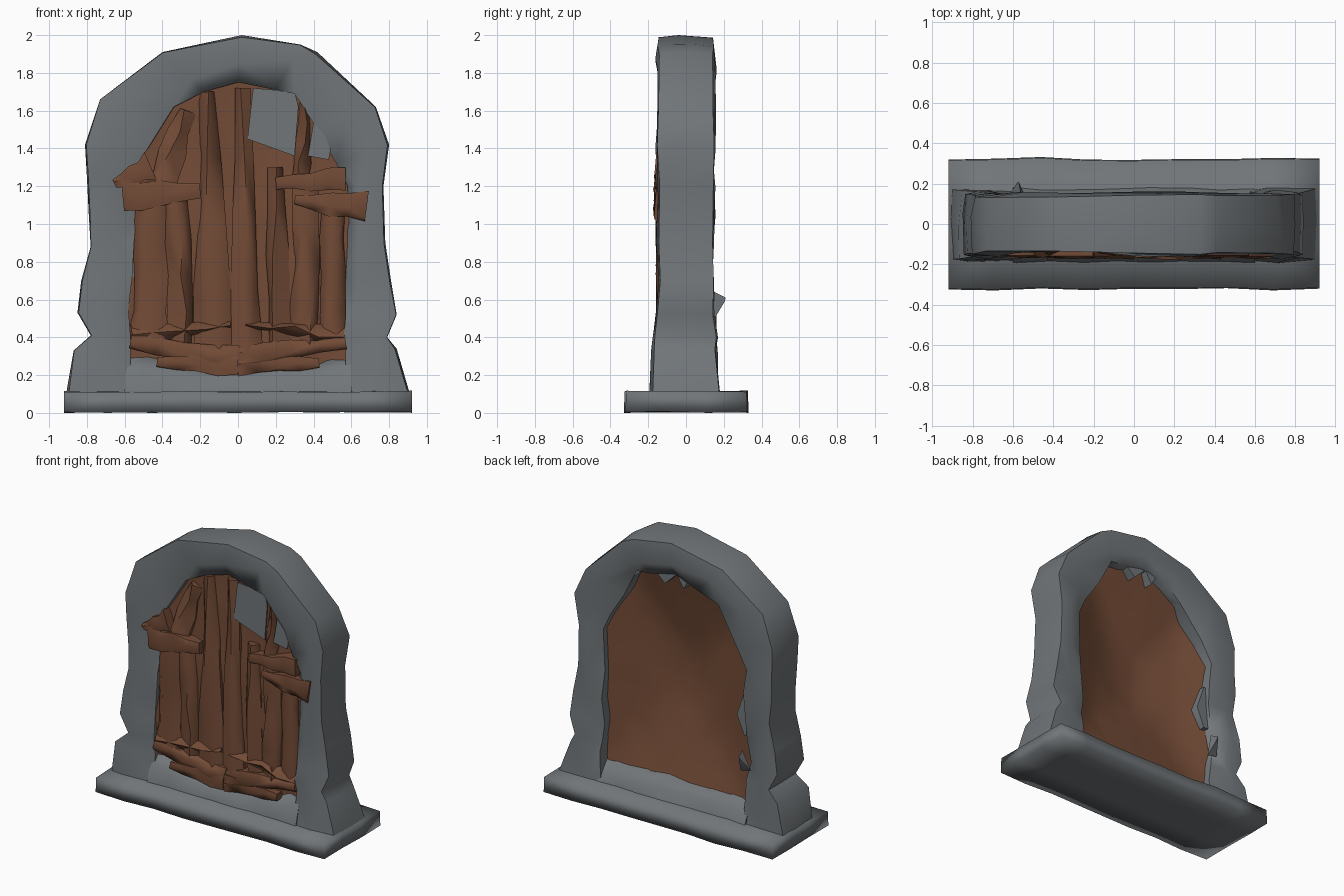
import bpy, bmesh, math, random

if "Cube" in bpy.data.objects:
    bpy.data.objects.remove(bpy.data.objects["Cube"])

random.seed(7)


def material(name, rgb):
    m = bpy.data.materials.new(name)
    m.diffuse_color = (*rgb, 1)
    m.use_nodes = True
    m.node_tree.nodes["Principled BSDF"].inputs["Base Color"].default_value = m.diffuse_color
    return m


STONE = material("grey stone", (0.165, 0.18, 0.19))
WOOD = material("brown wood", (0.17, 0.07, 0.037))


def rnd(a):
    return random.uniform(-a, a)


def clamp(t):
    return max(0.0, min(1.0, t))


def loft(name, sections, mat, angle=45):
    """Skin a row of closed point rings and cap both ends."""
    bm = bmesh.new()
    rings = [[bm.verts.new(p) for p in s] for s in sections]
    n = len(rings[0])
    for a, b in zip(rings, rings[1:]):
        for i in range(n):
            j = (i + 1) % n
            bm.faces.new((a[i], a[j], b[j], b[i]))
    bm.faces.new(rings[0])
    bm.faces.new(rings[-1])
    bmesh.ops.recalc_face_normals(bm, faces=bm.faces)
    bmesh.ops.triangulate(bm, faces=bm.faces)
    me = bpy.data.meshes.new(name)
    bm.to_mesh(me)
    bm.free()
    me.materials.append(mat)
    me.shade_smooth()
    me.set_sharp_from_angle(angle=math.radians(angle))
    ob = bpy.data.objects.new(name, me)
    bpy.context.collection.objects.link(ob)
    return ob


# Base slab: uneven edges, slightly lumpy top and underside
slab = []
for i in range(9):
    x = -0.92 + 0.23 * i
    f, b = -0.322 + rnd(0.008), 0.325 + rnd(0.008)
    slab.append([(x, f, 0.003 + rnd(0.003)), (x, f + 0.005, 0.112 + rnd(0.006)),
                 (x, -0.1, 0.115), (x, 0.1, 0.115), (x, b - 0.005, 0.112 + rnd(0.006)),
                 (x, b, 0.003 + rnd(0.003)), (x, 0.12, random.uniform(0, 0.01)),
                 (x, -0.12, random.uniform(0, 0.01))])
loft("base_slab", slab, STONE, 110)

# Stone arch: outer x, z and inner x, z at each station, left foot to right foot
ARCH = [(-.91, .10, -.56, .10), (-.87, .33, -.57, .30), (-.78, .41, -.57, .42),
        (-.85, .53, -.58, .55), (-.83, .70, -.56, .72), (-.78, .88, -.55, .90),
        (-.79, 1.05, -.54, 1.05), (-.80, 1.25, -.57, 1.22), (-.81, 1.42, -.49, 1.38),
        (-.73, 1.66, -.34, 1.62), (-.40, 1.91, -.18, 1.70), (.02, 2.0, 0, 1.75),
        (.33, 1.95, .20, 1.71), (.42, 1.91, .30, 1.69), (.73, 1.62, .42, 1.50),
        (.80, 1.42, .52, 1.32), (.77, 1.20, .58, 1.20), (.78, .90, .58, .90),
        (.81, .70, .57, .70), (.84, .52, .57, .52), (.79, .40, .56, .40),
        (.84, .34, .57, .32), (.91, .10, .57, .10)]
arch = []
for ox, oz, ix, iz in ARCH:
    flare = clamp((0.7 - oz) / 0.6)
    f, b = -0.153 - 0.04 * flare, 0.149 + 0.03 * flare
    if oz > 1.5 and ox < -0.1:
        f = -0.138  # the left shoulder leans back

    def at(t, y):
        return (ox + (ix - ox) * t, y, oz + (iz - oz) * t)

    arch.append([at(random.uniform(0, .06), f + random.uniform(0, .018)),
                 at(0, rnd(0.06)),
                 at(random.uniform(0, .07), b - random.uniform(0, .018)),
                 at(0.5 + rnd(0.25), b + rnd(0.012)),
                 at(0.97 + rnd(0.06), b - random.uniform(0.01, 0.05)),
                 at(1, f + random.uniform(0.01, 0.045)),
                 at(0.5 + rnd(0.25), f + rnd(0.01))])
loft("stone_arch", arch, STONE, 65)

# Stone sill between the feet
sill = []
for i in range(8):
    x = -0.6 + 1.2 * i / 7
    rise = 0.06 * abs(x) / 0.6
    sill.append([(x, -0.185 + rnd(0.012), 0.10), (x, -0.163 + rnd(0.012), 0.18 + rise + rnd(0.02)),
                 (x, -0.08, 0.25 + rise + rnd(0.02)), (x, 0.09, 0.25 + rnd(0.02)),
                 (x, 0.15 + rnd(0.01), 0.18 + rnd(0.02)), (x, 0.18 + rnd(0.012), 0.10)])
loft("stone_sill", sill, STONE, 65)

# Loose stone chips: back of one foot, inside the jamb, under the crown
loft("stone_chip_foot", [[(-.62, .14, .50), (-.54, .14, .48), (-.56, .15, .64)],
                         [(-.58, .205, .60), (-.57, .205, .59), (-.572, .21, .61)]], STONE)
loft("stone_chip_jamb", [[(-.60, y, .72), (-.54, y, .72), (-.48, y, .86), (-.54, y, 1.04),
                          (-.60, y, 1.02)] for y in (-.11, .10)], STONE)
for k, (x, w) in enumerate(((0.09, .09), (-0.06, .05))):
    loft(f"stone_chip_crown_{k + 1}", [[(x - w, y, 1.75), (x, y, 1.665), (x + w, y, 1.75)]
                                       for y in (0.03, 0.115)], STONE)


def opening_top(x):
    """Height of the arch opening at x."""
    pts = [(a[2], a[3]) for a in ARCH[7:17]]
    x = max(pts[0][0], min(pts[-1][0], x))
    for (x0, z0), (x1, z1) in zip(pts, pts[1:]):
        if x <= x1:
            return z0 + (z1 - z0) * (x - x0) / (x1 - x0)


# Door panel: crumpled front, hollowed back
ROWS = 10
panel = []
for i in range(13):
    x = -0.6 + 0.1 * i
    groove = rnd(0.012)
    low, high = 0.20, opening_top(x) + 0.03
    heights = [low + (high - low) * r / ROWS for r in range(ROWS + 1)]
    front = [(x + rnd(0.02), -0.108 + 0.02 * clamp((z - 1.1) / 0.2) + groove + rnd(0.01), z)
             for z in heights]
    back = []
    for z in reversed(heights):
        rim = clamp(max(abs(x) / 0.6, abs(z - 1.0) / 0.8))
        back.append((x, -0.07 + 0.15 * rim ** 1.5 + rnd(0.015) * (1 - rim), z))
    panel.append(front + back)
loft("door_panel", panel, WOOD, 50)


def plank(name, start, end, w0, w1, base, ridge):
    """Split timber: a tapering ridged bar lying on the door front."""
    (x0, z0), (x1, z1) = start, end
    length = math.hypot(x1 - x0, z1 - z0)
    nx, nz = -(z1 - z0) / length, (x1 - x0) / length
    sections = []
    for i in range(5):
        t = i / 4
        w = (w0 + (w1 - w0) * t) / 2
        cx, cz = x0 + (x1 - x0) * t, z0 + (z1 - z0) * t
        back = 0.025 * clamp((cz - 1.2) / 0.2) if base > -0.13 else 0
        a, c = w + rnd(0.25 * w), w + rnd(0.25 * w)
        m = rnd(0.6 * w)
        sections.append([(cx + nx * s, y, cz + nz * s) for s, y in
                         ((-a, -0.07), (-a, base + back),
                          (m, ridge + back + random.uniform(0, 0.015)),
                          (c, base + back), (c, -0.07))])
    return loft(name, sections, WOOD, 55)


# Upright planks
UPRIGHTS = [((-.47, .36), (-.45, 1.10), .21, .17), ((-.31, .34), (-.33, 1.12), .15, .13),
            ((-.11, .30), (-.16, 1.70), .22, .09), ((.05, .30), (.03, 1.72), .18, .09),
            ((.22, .38), (.19, 1.30), .14, .08), ((.35, .36), (.36, 1.20), .13, .14),
            ((.50, .35), (.50, 1.12), .15, .14), ((-.42, 1.15), (-.27, 1.60), .16, .09),
            ((.33, 1.22), (.355, 1.64), .10, .05)]
for k, (s, e, w0, w1) in enumerate(UPRIGHTS):
    plank(f"upright_plank_{k + 1}", s, e, w0, w1, -0.118, -0.162)

# Cross bars that overlap the stone on each side
plank("cross_bar_left", (-.61, 1.14), (-.20, 1.18), .17, .07, -0.158, -0.178)
plank("cross_bar_left_end", (-.655, 1.215), (-.46, 1.30), .05, .15, -0.157, -0.170)
plank("cross_bar_right", (.20, 1.22), (.57, 1.23), .07, .13, -0.155, -0.172)
plank("cross_bar_right_low", (.30, 1.13), (.68, 1.08), .05, .17, -0.158, -0.178)

# Bottom rails meeting low in the middle, with splinters below
for side, label in ((-1, "left"), (1, "right")):
    plank("bottom_rail_" + label, (0, .28), (side * .57, .375), .13, .07, -0.15, -0.176)
    plank("bottom_splinter_" + label, (0, .25), (side * .43, .265), .12, .05, -0.165, -0.178)
    plank("lower_brace_" + label, (side * .04, .47), (side * .56, .41), .04, .10, -0.125, -0.168)


# Stone patches showing between the upper boards
def patch(name, corners):
    loft(name, [[(x, y, z) for x, z in corners] for y in (-0.121, -0.113)], STONE)


patch("stone_patch_large", [(.05, 1.45), (.30, 1.36), (.32, 1.62), (.30, 1.70), (.08, 1.72)])
patch("stone_patch_small", [(.37, 1.36), (.48, 1.34), (.49, 1.39), (.46, 1.47), (.40, 1.54)])
